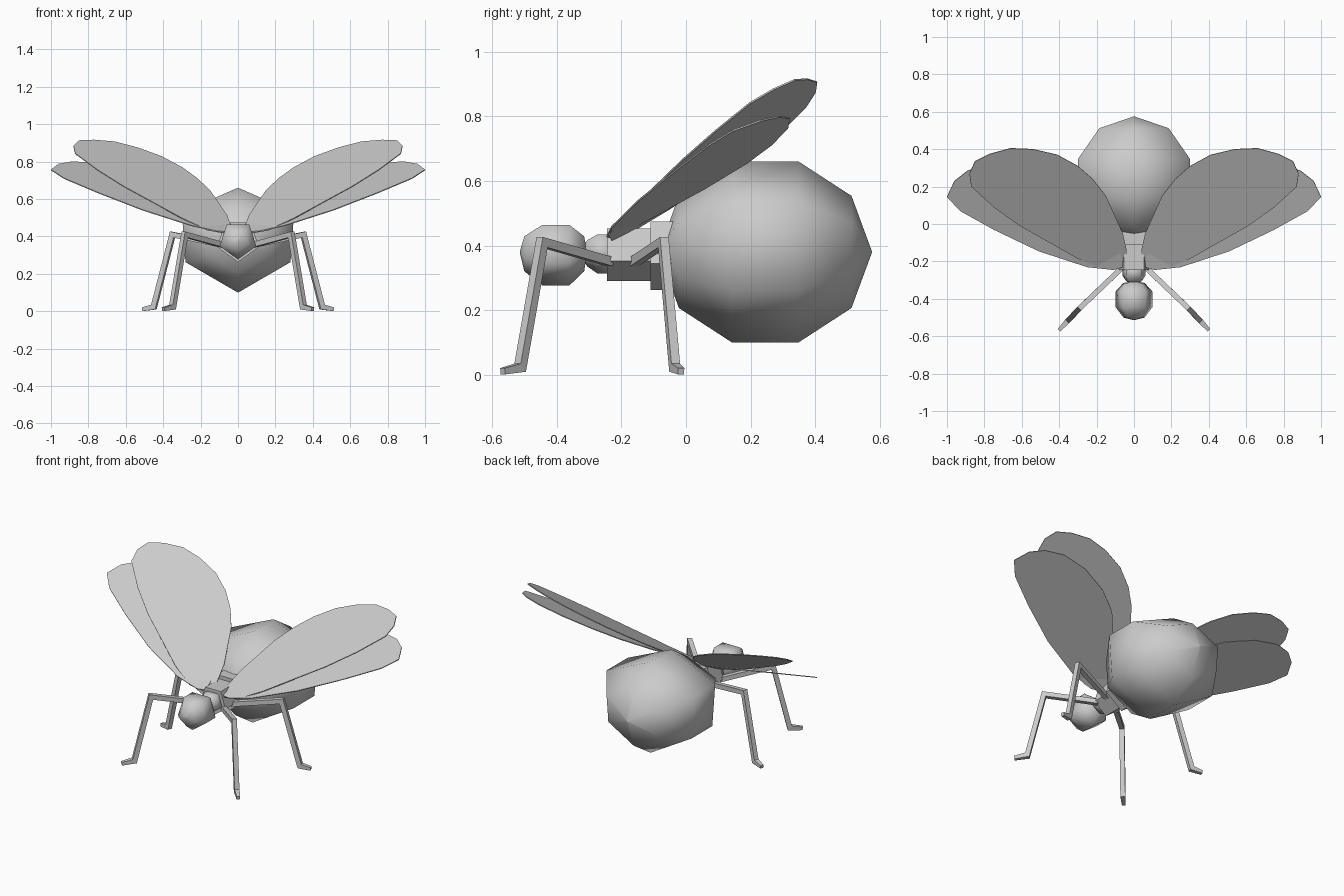
import bpy, math
from mathutils import Vector

if "Cube" in bpy.data.objects:
    bpy.data.objects.remove(bpy.data.objects["Cube"])


def make(name, verts, faces, smooth=None, mirror=False, thickness=0):
    me = bpy.data.meshes.new(name)
    me.from_pydata([tuple(v) for v in verts], [], faces)
    me.update()
    ob = bpy.data.objects.new(name, me)
    bpy.context.collection.objects.link(ob)
    bpy.ops.object.select_all(action='DESELECT')
    ob.select_set(True)
    bpy.context.view_layer.objects.active = ob
    bpy.ops.object.mode_set(mode='EDIT')
    bpy.ops.mesh.select_all(action='SELECT')
    bpy.ops.mesh.normals_make_consistent(inside=False)
    bpy.ops.object.mode_set(mode='OBJECT')
    if smooth:
        bpy.ops.object.shade_smooth_by_angle(angle=math.radians(smooth))
    if thickness:
        s = ob.modifiers.new("thickness", 'SOLIDIFY')
        s.thickness, s.offset = thickness, 0
    if mirror:
        ob.modifiers.new("mirror", 'MIRROR').use_mirror_merge = False
    return ob


def skin(rings):
    """Join equal rings of points into a closed tube."""
    n = len(rings[0])
    verts = [p for r in rings for p in r]
    faces = [(i * n + j, i * n + (j + 1) % n, (i + 1) * n + (j + 1) % n, (i + 1) * n + j)
             for i in range(len(rings) - 1) for j in range(n)]
    faces += [tuple(range(n)), tuple(range(len(verts) - n, len(verts)))]
    return verts, faces


def body(name, section, profile, smooth=None):
    """Sweep a cross-section along y at z = 0.38; profile = (y, radius)."""
    make(name, *skin([[(x * r, y, 0.38 + z * r) for x, z in section] for y, r in profile]),
         smooth=smooth)


def ball(y, ry, r, steps):
    return [(y - ry * math.cos(math.pi * i / steps), max(r * math.sin(math.pi * i / steps), 0.002))
            for i in range(steps + 1)]


five = [(math.sin(math.radians(a)), -math.cos(math.radians(a))) for a in range(0, 360, 72)]
six = [(0, 1), (1.07, .53), (1.0, -.42), (0, -1), (-1.0, -.42), (-1.07, .53)]

# Body segments
body("abdomen", six, ball(.245, .33, .295, 5), 75)
body("head", five, [(-.514, .002), (-.5, .06), (-.445, .103), (-.36, .103), (-.315, .06), (-.306, .002)], 80)
body("neck", five, [(-.315, .03), (-.305, .045), (-.275, .066), (-.24, .066), (-.22, .05)], 80)
body("thorax", five, [(-.245, .09), (-.10, .09)])
body("thorax_rear", five, [(-.11, .117), (-.04, .117)])


# Legs: square bars bent in a vertical plane, with mitred joints
def leg(name, points, half=.014):
    pts = [Vector(p) for p in points]
    flat = pts[-1] - pts[0]
    flat.z = 0
    side = flat.normalized().cross(Vector((0, 0, 1)))
    segs = [(b - a).normalized() for a, b in zip(pts, pts[1:])]
    rings = []
    for i, p in enumerate(pts):
        a, b = segs[max(i - 1, 0)], segs[min(i, len(segs) - 1)]
        na, nb = side.cross(a), side.cross(b)
        m = (na + nb).normalized()
        h = half if i < len(pts) - 1 else half * .7
        up = m * (h / max(m.dot(na), .5))
        rings.append([p + up + side * h, p + up - side * h, p - up - side * h, p - up + side * h])
    make(name, *skin(rings), mirror=True)


leg("front_legs", [(.065, -.235, .35), (.285, -.445, .41), (.35, -.513, .022), (.40, -.567, .011)])
leg("back_legs", [(.065, -.16, .35), (.35, -.07, .41), (.45, -.035, .022), (.51, -.015, .011)])


# Wings: a flat outline seen from above, laid on a sloping plane
def wing(name, outline, z0, slope_x, slope_y):
    verts = [(x, y, z0 + slope_x * (x - .06) + slope_y * (y + .24)) for x, y in outline]
    make(name, verts, [tuple(range(len(verts)))], None, True, .005)


wing("front_wings",
     [(.06, -.23), (.035, -.16), (.06, -.05), (.15, .15), (.22, .24), (.30, .31), (.41, .37),
      (.54, .40), (.66, .405), (.77, .375), (.85, .335), (.88, .27), (.87, .20), (.75, .09),
      (.61, -.01), (.45, -.10), (.30, -.185), (.165, -.24)],
     .41, .235, .55)
wing("hind_wings",
     [(.06, -.23), (.07, -.16), (.20, .06), (.32, .19), (.45, .265), (.62, .315), (.78, .32),
      (.89, .285), (.96, .23), (1.0, .145), (.93, .07), (.75, -.03), (.51, -.145), (.25, -.23),
      (.11, -.245)],
     .42, .175, .444)
